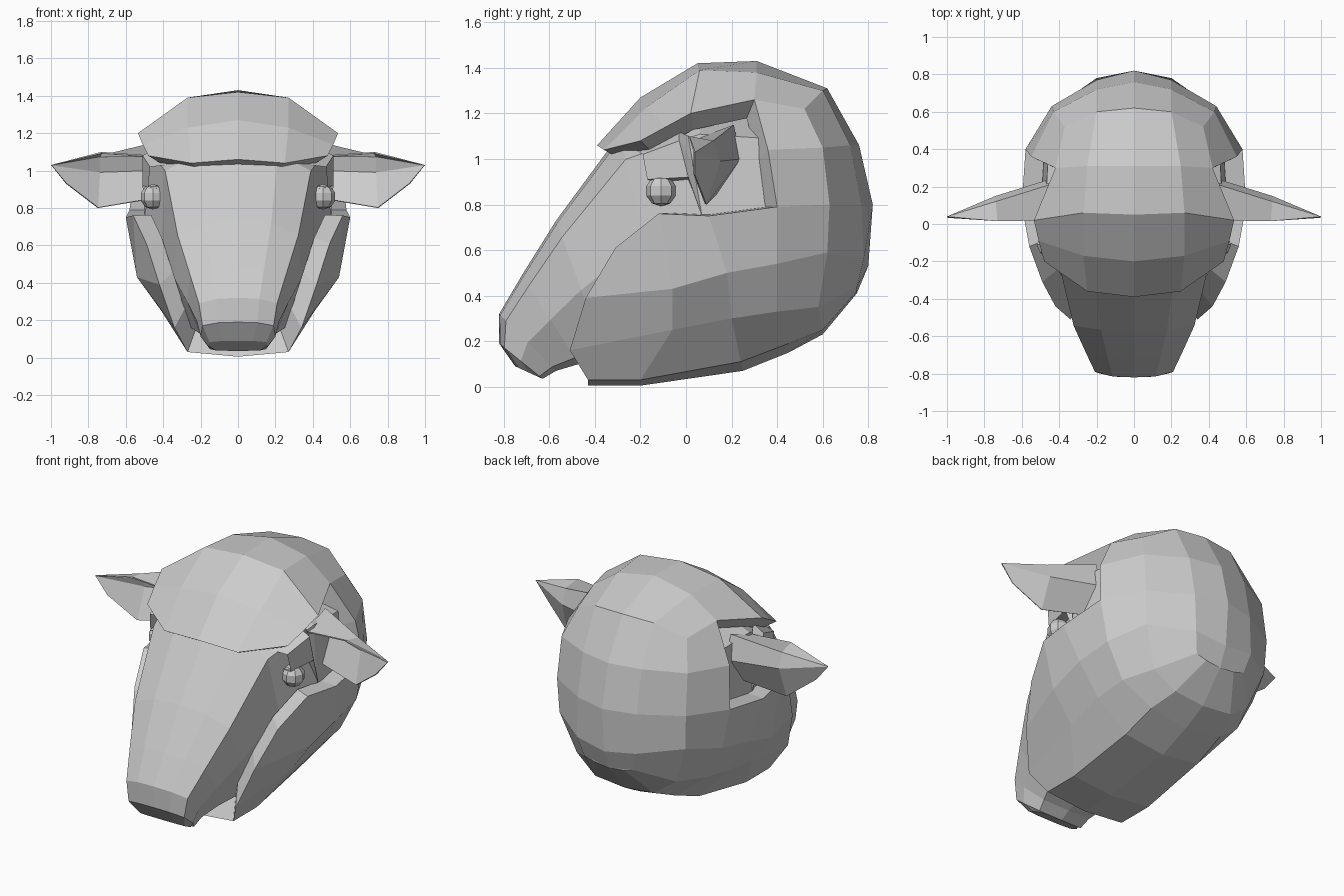
import bpy
import bmesh
from mathutils import Vector

# Remove the default cube
default_cube = bpy.data.objects.get("Cube")
if default_cube:
    bpy.data.objects.remove(default_cube, do_unlink=True)

# Single plain grey material
grey = bpy.data.materials.new("plain_grey")
grey.use_nodes = True
grey_value = 0.6
grey.diffuse_color = (grey_value, grey_value, grey_value, 1)
shader = next(n for n in grey.node_tree.nodes if n.type == "BSDF_PRINCIPLED")
shader.inputs["Base Color"].default_value = grey.diffuse_color
shader.inputs["Roughness"].default_value = 0.8


def add_grid(bm, lines):
    """Bridge neighbouring lines of points with faces, dropping repeated corners."""
    rows = [[bm.verts.new(point) for point in line] for line in lines]
    for line_a, line_b in zip(rows, rows[1:]):
        for a, b, c, d in zip(line_a, line_a[1:], line_b[1:], line_b):
            corners = []
            for vert in (a, b, c, d):
                if all((vert.co - other.co).length > 0.001 for other in corners):
                    corners.append(vert)
            if len(corners) > 2:
                bm.faces.new(corners)
    return rows


def finish(bm, name, thickness=0):
    """Turn half a part into a mirrored, flat-shaded object."""
    bmesh.ops.remove_doubles(bm, verts=bm.verts, dist=0.001)
    bmesh.ops.recalc_face_normals(bm, faces=bm.faces)
    mesh = bpy.data.meshes.new(name)
    bm.to_mesh(mesh)
    bm.free()
    mesh.materials.append(grey)
    part = bpy.data.objects.new(name, mesh)
    bpy.context.collection.objects.link(part)
    if thickness:
        solid = part.modifiers.new("thickness", "SOLIDIFY")
        solid.thickness = thickness
    mirror = part.modifiers.new("mirror", "MIRROR")
    mirror.use_clip = True
    return part


# Fleece, lower half: each line runs from the belly centre up to the side edge
throat = [(0, -.43, .005), (.27, -.43, .03), (.34, -.51, .16), (.42, -.44, .39), (.49, -.31, .61)]
jowl = [(0, -.2, .005), (.27, -.2, .03), (.41, -.06, .25), (.54, -.06, .43), (.56, -.12, .76)]
cheek = [(0, .25, .07), (.26, .24, .11), (.43, .2, .3), (.55, .18, .5), (.6, .1, .75)]
neck = [(0, .45, .15), (.25, .45, .19), (.42, .4, .33), (.53, .4, .54), (.58, .4, .79)]
nape = [(0, .6, .23), (.2, .6, .25), (.34, .58, .35), (.43, .62, .59), (.44, .63, .8)]
rear = [(0, .75, .41), (.1, .75, .42), (.17, .75, .44), (.2, .78, .56), (.2, .77, .8)]
rear_centre = [rear[0], rear[0], rear[0], (0, .8, .53), (0, .82, .8)]

# Fleece, upper back: lines from the side edge up to the cap
neck_up = [neck[-1], (.55, .36, 1.04), (.42, .3, 1.26)]
nape_up = [nape[-1], (.43, .6, 1.05), (.37, .52, 1.22)]
rear_up = [rear[-1], (.2, .72, 1.06), (.2, .6, 1.3)]
centre_up = [rear_centre[-1], (0, .76, 1.06), (0, .62, 1.31)]

# Fleece cap: lines from the outer edge to the centre, front to back
brow_edge = [(.48, -.2, 1.08), (.25, -.36, 1.04), (0, -.39, 1.06)]
forehead = [(.51, -.09, 1.14), (.27, -.17, 1.23), (0, -.2, 1.27)]
crown = [(.535, .02, 1.2), (.27, .06, 1.39), (0, .05, 1.42)]
poll = [neck_up[-1], (.25, .31, 1.38), (0, .31, 1.43)]
cap_back = [nape_up[-1], rear_up[-1], centre_up[-1]]

fleece = bmesh.new()
add_grid(fleece, [throat, jowl, cheek, neck, nape, rear, rear_centre])
add_grid(fleece, [neck_up, nape_up, rear_up, centre_up])
add_grid(fleece, [brow_edge, forehead, crown, poll, cap_back])
bmesh.ops.remove_doubles(fleece, verts=fleece.verts, dist=0.001)

# Turn the open edge of the fleece inwards to give it a thick rim
open_edges = [edge for edge in fleece.edges
              if edge.is_boundary and max(v.co.x for v in edge.verts) > 0.001]
rim = bmesh.ops.extrude_edge_only(fleece, edges=open_edges)["geom"]
head_core = Vector((0, .1, .78))
for vert in rim:
    if isinstance(vert, bmesh.types.BMVert):
        vert.co = vert.co.lerp(head_core, 0.17)
finish(fleece, "fleece")

# Head: one cross-section swept from skull to chin
# section = (share of half width, share of the way from top to underside)
section = [(0, 0), (.52, .02), (.95, .12), (1, .5), (.75, .93), (0, 1)]
# stations = (top y, top z, underside y, underside z, half width)
stations = {
    "skull": (.42, 1.2, .42, .25, .48),
    "temple": (.06, 1.23, .06, .22, .5),
    "brow": (-.29, 1.11, -.08, .18, .41),
    "bridge": (-.57, .73, -.35, .12, .34),
    "muzzle": (-.72, .49, -.47, .1, .27),
    "nose": (-.82, .32, -.57, .07, .22),
    "lip": (-.82, .19, -.63, .035, .2),
    "chin": (-.75, .09, -.63, .035, .16),
}


def head_ring(top_y, top_z, low_y, low_z, half_width):
    top, low = Vector((0, top_y, top_z)), Vector((0, low_y, low_z))
    return [top.lerp(low, drop) + Vector((half_width * side, 0, 0)) for side, drop in section]


head = bmesh.new()
rings = add_grid(head, [head_ring(*station) for station in stations.values()])
for end_ring in (rings[0], rings[-1]):
    head.faces.new(end_ring)
finish(head, "head")

# Eyes: low-poly balls with a faceted lid above
eye = bmesh.new()
bmesh.ops.create_uvsphere(eye, u_segments=8, v_segments=5, radius=0.068)
bmesh.ops.translate(eye, verts=eye.verts, vec=(.455, -.11, .86))
finish(eye, "eyes")

lid = bmesh.new()
add_grid(lid, [
    [(.38, -.21, 1.03), (.44, -.03, 1.12), (.46, .01, 1.1)],
    [(.47, -.19, 1.02), (.51, -.03, 1.08), (.48, .03, .98)],
    [(.48, -.17, .91), (.51, .01, .92), (.5, .07, .75)],
    [(.38, -.15, .9), (.42, .01, .9), (.45, .07, .75)],
])
finish(lid, "eyelids")

# Ears: cupped leaves open to the front, ending in a point
ear_tip = (1, .04, 1.03)
ear = bmesh.new()
add_grid(ear, [
    [(.45, .02, 1.08), (.73, .015, 1.1), ear_tip],
    [(.45, .21, 1.15), (.74, .12, 1.08), ear_tip],
    [(.45, .24, 1), (.74, .15, .99), ear_tip],
    [(.45, .14, .85), (.75, .09, .8), (.92, .04, .93)],
])
finish(ear, "ears", thickness=0.008)
